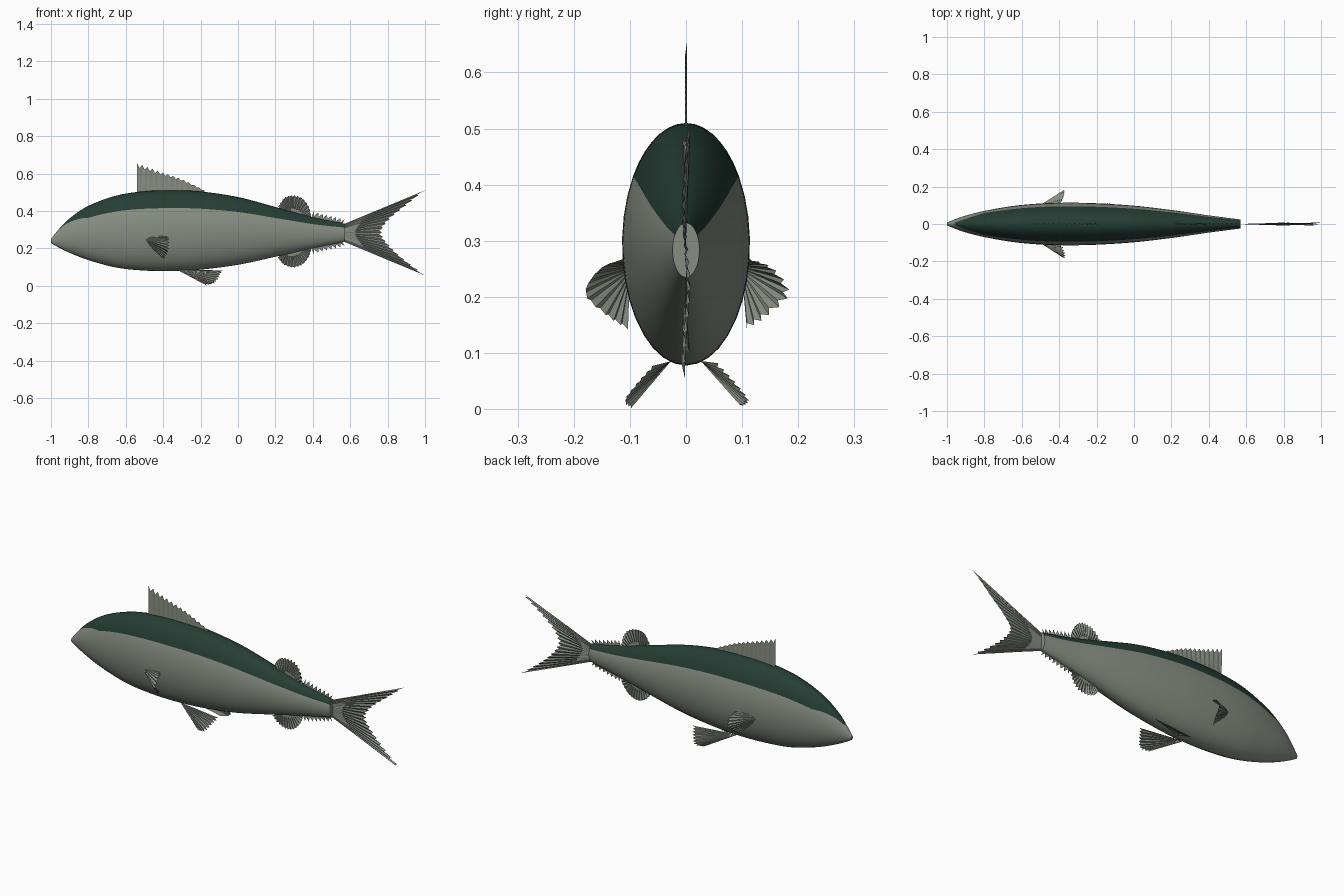
import bpy, bmesh, math
from mathutils import Vector

cube = bpy.data.objects.get("Cube")
if cube:
    bpy.data.objects.remove(cube, do_unlink=True)


def material(name, rgb):
    mat = bpy.data.materials.new(name)
    mat.use_nodes = True
    mat.diffuse_color = (*rgb, 1)
    mat.node_tree.nodes["Principled BSDF"].inputs["Base Color"].default_value = (*rgb, 1)
    return mat


silver = material("silver_grey", (0.24, 0.27, 0.225))
green = material("dark_green", (0.018, 0.047, 0.034))


def spline(points, t):
    """Smooth curve through the points, t from 0 to 1."""
    pts = [Vector(p) for p in points]
    s = t * (len(pts) - 1)
    i = min(int(s), len(pts) - 2)
    f = s - i
    b, c = pts[i], pts[i + 1]
    a = pts[i - 1] if i else b * 2 - c
    d = pts[i + 2] if i + 2 < len(pts) else c * 2 - b
    return 0.5 * (2 * b + (c - a) * f + (2 * a - 5 * b + 4 * c - d) * f ** 2
                  + (3 * b - a - 3 * c + d) * f ** 3)


def finish(name, bm, mats):
    mesh = bpy.data.meshes.new(name)
    bm.to_mesh(mesh)
    bm.free()
    obj = bpy.data.objects.new(name, mesh)
    bpy.context.collection.objects.link(obj)
    for mat in mats:
        mesh.materials.append(mat)
    return obj


# Body stations: x, top height, bottom height, half width
STATIONS = [
    (-1.0, 0.25, 0.228, 0.008), (-0.96, 0.30, 0.205, 0.024),
    (-0.9, 0.36, 0.176, 0.045), (-0.8, 0.427, 0.137, 0.07),
    (-0.65, 0.482, 0.097, 0.096), (-0.5, 0.505, 0.081, 0.11),
    (-0.35, 0.51, 0.078, 0.114), (-0.2, 0.504, 0.086, 0.111),
    (0.0, 0.474, 0.112, 0.098), (0.2, 0.421, 0.155, 0.075),
    (0.4, 0.366, 0.2, 0.046), (0.57, 0.332, 0.235, 0.024)]


def body_ring(t, back=14, belly=24):
    x, top, bottom, width = spline(STATIONS, t)
    # The colour seam starts on the crown of the snout and drops to the flank
    k = min(max((x + 0.96) / 0.16, 0), 1)
    seam = math.radians(80 - 46 * math.sqrt(k))
    over, under = math.pi - 2 * seam, math.pi + 2 * seam
    angles = [seam + over * i / back for i in range(back)]
    angles += [math.pi - seam + under * i / belly for i in range(belly)]
    mid, half = (top + bottom) / 2, (top - bottom) / 2
    return [(x, width * math.cos(a), mid + half * math.sin(a)) for a in angles]


def build_body(steps=66, back=14):
    bm = bmesh.new()
    rings = [[bm.verts.new(p) for p in body_ring(i / steps, back)] for i in range(steps + 1)]
    n = len(rings[0])
    for r0, r1 in zip(rings, rings[1:]):
        for k in range(n):
            m = (k + 1) % n
            face = bm.faces.new((r0[k], r0[m], r1[m], r1[k]))
            face.material_index = int(k < back and r0[k].co.x > -0.965)
    bm.faces.new(rings[0])
    bm.faces.new(rings[-1])
    bmesh.ops.recalc_face_normals(bm, faces=bm.faces)
    obj = finish("body", bm, [silver, green])
    bpy.ops.object.select_all(action='DESELECT')
    obj.select_set(True)
    bpy.context.view_layer.objects.active = obj
    bpy.ops.object.shade_smooth_by_angle(angle=math.radians(40))


def fin(name, base, tip, rays, pleat=0.004, jag=0.1, wave=0.0, rows=3):
    """Pleated membrane from a base curve to a toothed tip curve."""
    across = spline(tip, 1) - spline(tip, 0)
    along = spline(tip, 0.5) - spline(base, 0.5)
    normal = along.cross(across).normalized()
    bm = bmesh.new()
    grid = []
    for i in range(rays + 1):
        t = i / rays
        a, b = spline(base, t), spline(tip, t)
        odd = i % 2
        reach = 1 - jag * odd
        column = []
        for r in range(rows + 1):
            f = r / rows
            bend = f * (pleat * (1 - 2 * odd) + wave * math.sin(t * 9 + f * 2))
            column.append(bm.verts.new(a.lerp(b, f * reach) + normal * bend))
        grid.append(column)
    for c0, c1 in zip(grid, grid[1:]):
        for r in range(rows):
            bm.faces.new((c0[r], c1[r], c1[r + 1], c0[r + 1]))
    finish(name, bm, [silver])


def flat(points):
    """Points in the middle plane, given as x and z."""
    return [(x, 0, z) for x, z in points]


build_body()

# Fins on the middle plane
fin("tail_fin", flat([(0.56, 0.327), (0.56, 0.238)]),
    flat([(1.0, 0.51), (0.9, 0.43), (0.81, 0.355), (0.768, 0.285),
          (0.81, 0.215), (0.89, 0.14), (1.0, 0.055)]),
    rays=36, pleat=0.003, jag=0.07, wave=0.005)
fin("front_dorsal_fin", flat([(-0.54, 0.48), (-0.36, 0.49), (-0.18, 0.48)]),
    flat([(-0.54, 0.656), (-0.42, 0.612), (-0.3, 0.57), (-0.18, 0.51)]),
    rays=26, pleat=0.002, jag=0.13)
fin("rear_dorsal_fin", flat([(0.25, 0.39), (0.35, 0.365)]),
    flat([(0.215, 0.425), (0.25, 0.472), (0.295, 0.483), (0.345, 0.468),
          (0.38, 0.42), (0.395, 0.355)]),
    rays=28, pleat=0.004, jag=0.06, wave=0.003)
fin("anal_fin", flat([(0.25, 0.18), (0.35, 0.2)]),
    flat([(0.212, 0.15), (0.245, 0.112), (0.295, 0.097), (0.345, 0.113),
          (0.38, 0.155), (0.395, 0.205)]),
    rays=28, pleat=0.004, jag=0.06, wave=0.003)

# Rows of small finlets before the tail
fin("upper_finlets", flat([(0.39, 0.36), (0.555, 0.325)]),
    flat([(0.405, 0.398), (0.57, 0.355)]), rays=14, pleat=0.002, jag=0.6)
fin("lower_finlets", flat([(0.39, 0.205), (0.555, 0.24)]),
    flat([(0.405, 0.17), (0.57, 0.212)]), rays=14, pleat=0.002, jag=0.6)

# Paired fins, left at +x of a forward-facing swimmer's frame is mirrored over y
for side, s in (("near", -1), ("far", 1)):
    def pair(points):
        return [(x, s * y, z) for x, y, z in points]
    fin(side + "_pectoral_fin", pair([(-0.505, 0.1, 0.262), (-0.5, 0.1, 0.235)]),
        pair([(-0.385, 0.112, 0.268), (-0.37, 0.155, 0.25), (-0.37, 0.182, 0.205),
              (-0.38, 0.142, 0.165), (-0.395, 0.106, 0.142)]),
        rays=22, pleat=0.003, jag=0.08)
    fin(side + "_pelvic_fin", pair([(-0.33, 0.025, 0.086), (-0.32, 0.03, 0.082)]),
        pair([(-0.08, 0.055, 0.08), (-0.1, 0.085, 0.047), (-0.125, 0.11, 0.014),
              (-0.17, 0.1, 0.004)]),
        rays=18, pleat=0.003, jag=0.06)
